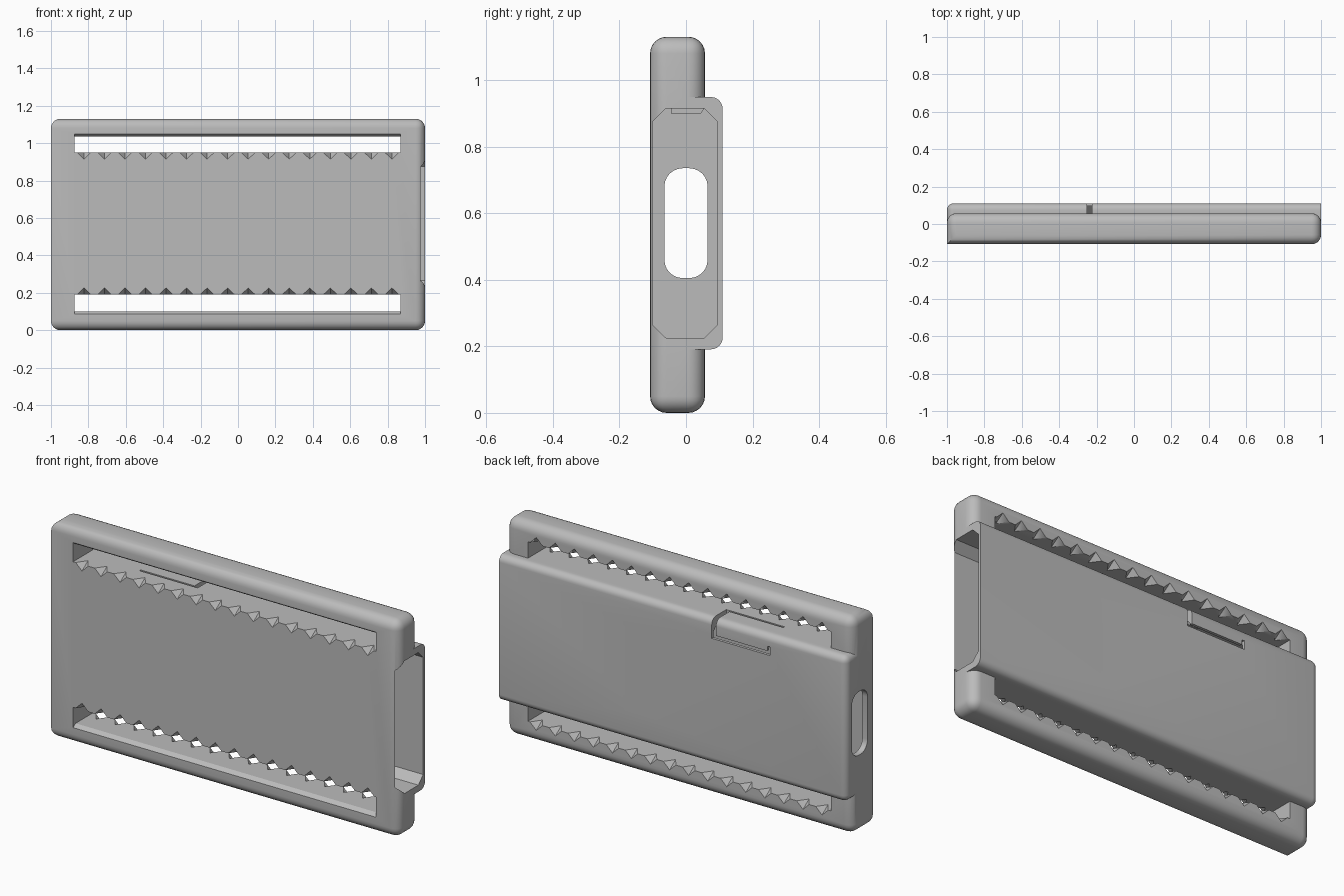
import bpy, bmesh, math
from mathutils import Vector

cube = bpy.data.objects.get("Cube")
if cube:
    bpy.data.objects.remove(cube, do_unlink=True)

grey = bpy.data.materials.new("grey_plastic")
grey.use_nodes = True
colour = (0.5, 0.5, 0.5, 1)
grey.diffuse_color = colour
grey.node_tree.nodes["Principled BSDF"].inputs["Base Color"].default_value = colour


def finish(name, bm):
    bmesh.ops.recalc_face_normals(bm, faces=bm.faces)
    mesh = bpy.data.meshes.new(name)
    bm.to_mesh(mesh)
    bm.free()
    mesh.materials.append(grey)
    ob = bpy.data.objects.new(name, mesh)
    bpy.context.collection.objects.link(ob)
    return ob


def block(name, lo, hi, radius=0, rounded=None):
    """Box between two corners; edges whose midpoint passes the rule are rounded."""
    bm = bmesh.new()
    bmesh.ops.create_cube(bm, size=1)
    edges = [e for e in bm.edges if rounded and rounded((e.verts[0].co + e.verts[1].co))]
    lo, hi = Vector(lo), Vector(hi)
    for v in bm.verts:
        v.co = (lo + hi) / 2 + v.co * (hi - lo)
    if edges:
        bmesh.ops.bevel(bm, geom=edges, offset=radius, segments=6, profile=0.5, affect='EDGES')
    return finish(name, bm)


def prism_x(name, outline, x0, x1):
    """Extrude a (y, z) outline along x."""
    bm = bmesh.new()
    face = bm.faces.new([bm.verts.new((x0, y, z)) for y, z in outline])
    ext = bmesh.ops.extrude_face_region(bm, geom=[face])["geom"]
    bmesh.ops.translate(bm, vec=(x1 - x0, 0, 0),
                        verts=[g for g in ext if isinstance(g, bmesh.types.BMVert)])
    return finish(name, bm)


def pin(name, x, y, z, radius, depth):
    """Cylinder along y."""
    bm = bmesh.new()
    bmesh.ops.create_cone(bm, cap_ends=True, segments=24, radius1=radius, radius2=radius, depth=depth)
    for v in bm.verts:
        v.co = (x + v.co.x, y + v.co.z, z + v.co.y)
    return finish(name, bm)


def notch_row(name, y, z):
    """Row of diamond cutters along a slot edge."""
    bm = bmesh.new()
    for i in range(16):
        x = -0.823 + i * 0.1097
        tips = [bm.verts.new((x + a, y + b, z + c)) for a, b, c in
                ((0.036, 0, 0), (-0.036, 0, 0), (0, 0.05, 0), (0, -0.05, 0), (0, 0, 0.035), (0, 0, -0.035))]
        bmesh.ops.convex_hull(bm, input=tips)
    return finish(name, bm)


def combine(target, tool, operation='DIFFERENCE'):
    mod = target.modifiers.new("combine", 'BOOLEAN')
    mod.operation, mod.solver, mod.object = operation, 'EXACT', tool
    bpy.context.view_layer.update()
    deps = bpy.context.evaluated_depsgraph_get()
    mesh = bpy.data.meshes.new_from_object(target.evaluated_get(deps))
    target.modifiers.clear()
    target.data = mesh
    bpy.data.objects.remove(tool, do_unlink=True)


FRONT, BACK, TOP = -0.108, 0.057, 1.13
MID = TOP / 2


def mirrored(z):
    return (z, 2 * MID + 0.01 - z)


# Rounded frame; the front edge at the closed end stays square
case = block("strap_case", (-1, FRONT, 0), (1, BACK, TOP), 0.05,
             lambda m: not (m.x < -0.5 and m.y < -0.5 and abs(m.z) < 0.1))

# Strap slots, with the front lip of each outer bar eased
for side in (1, -1):
    z0, z1 = MID + 0.005 + side * 0.379, MID + 0.002 + side * 0.467
    combine(case, block("slot_cutter", (-0.874, -0.3, min(z0, z1)), (0.87, 0.3, max(z0, z1))))
    lip = [(FRONT - 0.01, z1 - side * 0.02), (FRONT - 0.01, z1 + side * 0.024),
           (FRONT + 0.005, z1 + side * 0.010), (FRONT + 0.024, z1 - side * 0.002),
           (FRONT + 0.024, z1 - side * 0.02)]
    combine(case, prism_x("lip_cutter", lip, -0.874, 0.87))

# Battery sleeve at the back, square at the open end
sleeve = block("sleeve", (-1, 0, 0.191), (1, 0.11, 0.949), 0.035,
               lambda m: (m.y > 0.5 and m.x < 0.5) or (m.x < -0.5 and abs(m.y) < 0.1))
combine(case, sleeve, 'UNION')

# Cavity with chamfered corners, open at one end
half = [(-0.101, 0.875), (-0.06, 0.915), (0.055, 0.915), (0.095, 0.875)]
outline = half + [(y, 1.14 - z) for y, z in reversed(half)]
combine(case, prism_x("cavity_cutter", outline, -0.97, 1.1))

# Rounded port in the closed end
combine(case, block("port_cutter", (-1.1, -0.065, 0.405), (-0.9, 0.065, 0.735), 0.055,
                    lambda m: abs(m.x) < 0.1))

# Screw holes in front and small dimples behind
for z in (0.36, 0.777):
    combine(case, pin("hole_cutter", 0.21, FRONT, z, 0.036, 0.06))
    combine(case, pin("dimple_cutter", 0.21, 0.11, z, 0.016, 0.02))

# Gripping notches on both edges of each slot
for y, rows in ((FRONT, (0.191, 0.949)), (BACK, (0.1, 1.034))):
    for z in rows:
        combine(case, notch_row("notch_cutter", y, z))

# Slits that free the latch tongue
for lo, hi in (((-0.25, -0.01, 0.855), (-0.225, 0.2, 1.0)),
               ((-0.56, 0.08, 0.845), (-0.225, 0.2, 0.865)),
               ((-0.56, 0.08, 0.845), (-0.545, 0.2, 0.89)),
               ((-0.56, -0.01, 0.89), (-0.225, 0.0, 1.0))):
    combine(case, block("slit_cutter", lo, hi))

# Latch bump under the tongue
latch = prism_x("latch", [(-0.045, 0.92), (-0.045, 0.9), (0.045, 0.9), (0.058, 0.92)], -0.34, -0.252)

bpy.ops.object.select_all(action='DESELECT')
case.select_set(True)
bpy.context.view_layer.objects.active = case
bpy.ops.object.shade_smooth_by_angle(angle=math.radians(32))
